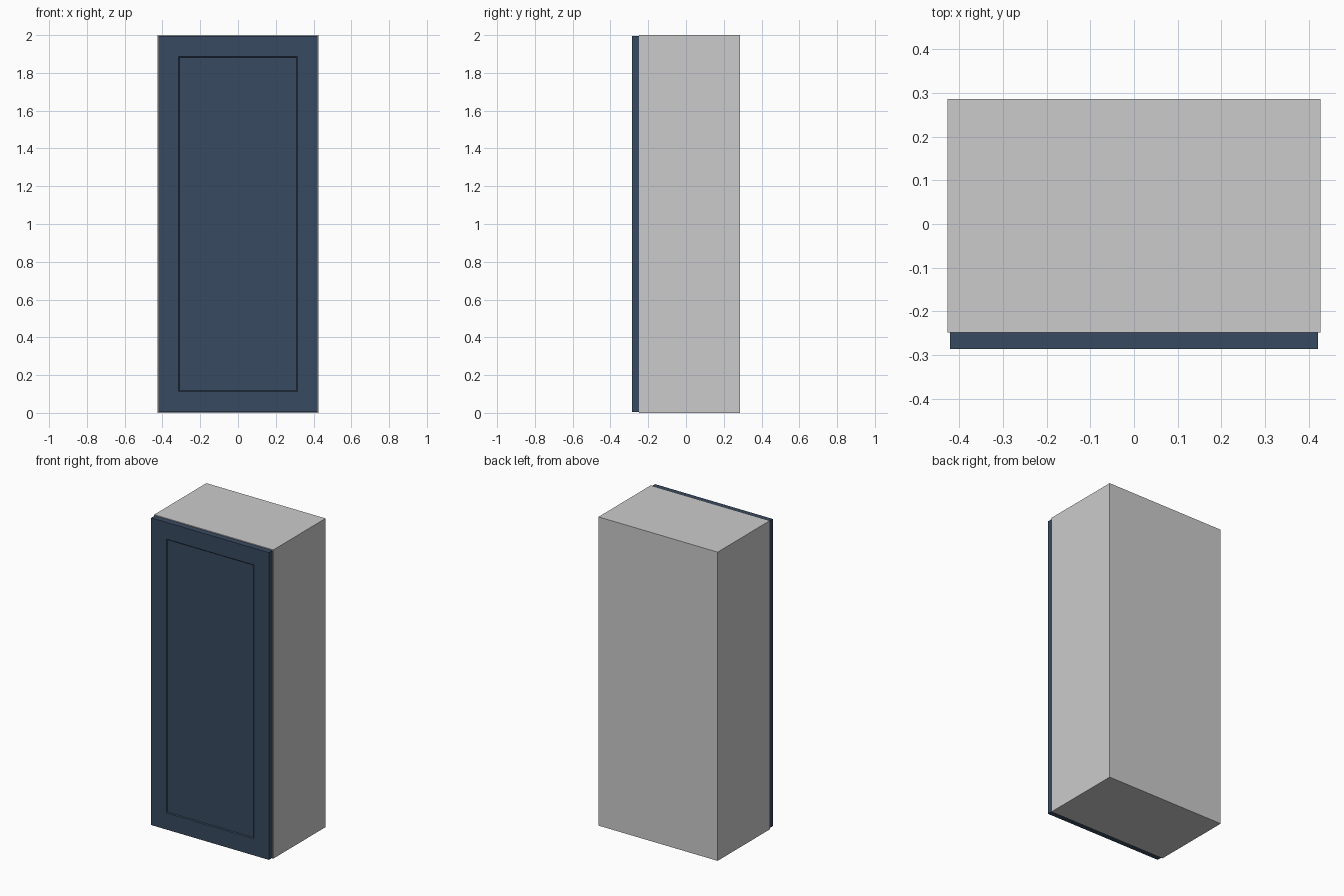
import bpy, bmesh

if "Cube" in bpy.data.objects:
    bpy.data.objects.remove(bpy.data.objects["Cube"])

W, H = 0.427, 2.0            # half width, height
Y0, Y1 = -0.248, 0.286       # carcass front and back
T = 0.034                    # board thickness


def box(name, x0, x1, y0, y1, z0, z1):
    bm = bmesh.new()
    bmesh.ops.create_cube(bm, size=1)
    for v in bm.verts:
        v.co = ((x0 + x1) / 2 + v.co.x * (x1 - x0),
                (y0 + y1) / 2 + v.co.y * (y1 - y0),
                (z0 + z1) / 2 + v.co.z * (z1 - z0))
    mesh = bpy.data.meshes.new(name)
    bm.to_mesh(mesh)
    bm.free()
    ob = bpy.data.objects.new(name, mesh)
    bpy.context.collection.objects.link(ob)
    return ob


# carcass: two sides, with top, bottom and back boards fitted between them
for label, s in (("left", -1), ("right", 1)):
    xs = sorted((s * W, s * (W - T)))
    box(label + "_side", *xs, Y0, Y1, 0, H)
IW = W - T
box("top_board", -IW, IW, Y0, Y1, H - T, H)
box("bottom_board", -IW, IW, Y0, Y1, 0, T)
box("back_board", -IW, IW, Y1 - 0.015, Y1, T, H - T)

# door with a shallow framed panel on its front
door = box("door", -0.422, 0.422, -0.286, Y0, 0.005, 1.995)
bm = bmesh.new()
bm.from_mesh(door.data)
bm.normal_update()
front = [f for f in bm.faces if f.normal.y < -0.9]
bmesh.ops.inset_region(bm, faces=front, thickness=0.108, use_even_offset=True)
bmesh.ops.inset_region(bm, faces=front, thickness=0.005, depth=-0.005,
                       use_even_offset=True)
bm.to_mesh(door.data)
bm.free()

navy = bpy.data.materials.new("navy_paint")
navy.diffuse_color = (0.04, 0.068, 0.12, 1)
navy.use_nodes = True
navy.node_tree.nodes["Principled BSDF"].inputs["Base Color"].default_value = navy.diffuse_color
door.data.materials.append(navy)
